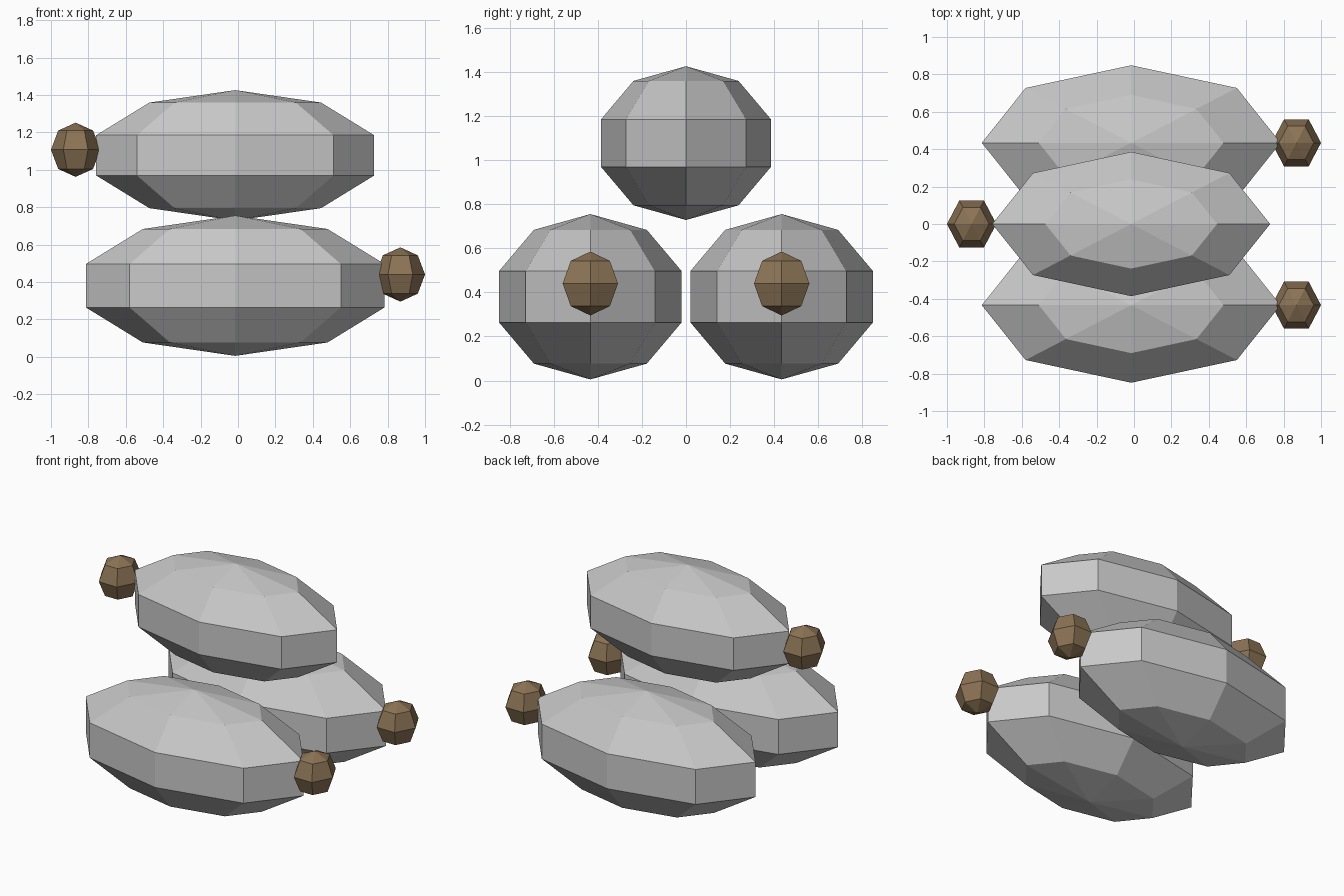
import bpy, bmesh, math
from mathutils import Matrix

if "Cube" in bpy.data.objects:
    bpy.data.objects.remove(bpy.data.objects["Cube"])


def make_material(name, rgb):
    mat = bpy.data.materials.new(name)
    mat.diffuse_color = (*rgb, 1)
    mat.use_nodes = True
    mat.node_tree.nodes["Principled BSDF"].inputs["Base Color"].default_value = mat.diffuse_color
    return mat


sack_grey = make_material("sack grey", (0.58, 0.58, 0.58))
knot_brown = make_material("knot brown", (0.258, 0.171, 0.091))


def ellipsoid(name, centre, radii, sides, rings, mat):
    """Flat-shaded low-poly ellipsoid with a vertex column on the x axis."""
    bm = bmesh.new()
    bmesh.ops.create_uvsphere(bm, u_segments=sides, v_segments=rings, radius=1)
    bm.transform(Matrix.Translation(centre) @ Matrix.Diagonal((*radii, 1))
                 @ Matrix.Rotation(math.pi / 2, 4, 'Z'))
    mesh = bpy.data.meshes.new(name)
    bm.to_mesh(mesh)
    bm.free()
    mesh.materials.append(mat)
    bpy.context.collection.objects.link(bpy.data.objects.new(name, mesh))


def sack(name, y, z, size, knot_x, knot_z):
    # Stuffed body
    ellipsoid(name, (-0.015, y, z), (0.84 * size, 0.436 * size, 0.375 * size),
              8, 5, sack_grey)
    # Tied end
    ellipsoid(name + "_knot", (knot_x, y, knot_z), (0.132, 0.145, 0.145),
              6, 4, knot_brown)


# Two sacks side by side, a smaller one stacked on top facing the other way
sack("lower_front_sack", -0.434, 0.38, 1.0, 0.868, 0.44)
sack("lower_back_sack", 0.434, 0.38, 1.0, 0.868, 0.44)
sack("upper_sack", 0, 1.077, 0.93, -0.868, 1.107)
